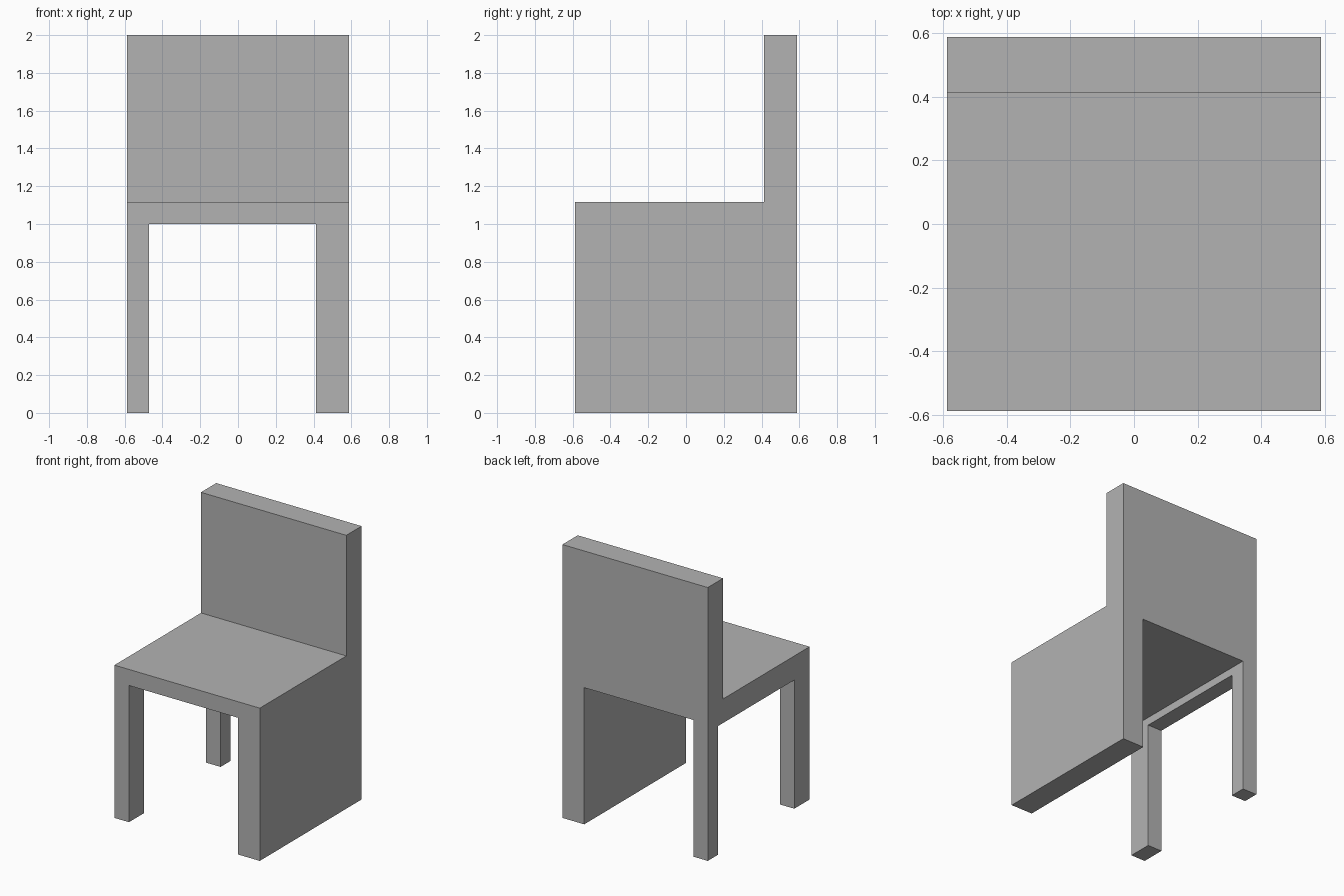
import bpy

cube = bpy.data.objects.get("Cube")
if cube:
    bpy.data.objects.remove(cube, do_unlink=True)

# The chair sits on a regular module: 34 modules tall, 20 wide and deep
U = 2 / 34
HALF = 10

grey = bpy.data.materials.new("plain_grey")
grey.use_nodes = True
colour = (0.45, 0.45, 0.45, 1)
grey.diffuse_color = colour
grey.node_tree.nodes["Principled BSDF"].inputs["Base Color"].default_value = colour


def box(name, x, y, z):
    """Box spanning the given (low, high) module ranges."""
    spans = (x, y, z)
    bpy.ops.mesh.primitive_cube_add(size=1)
    ob = bpy.context.object
    ob.name = ob.data.name = name
    for v in ob.data.vertices:
        v.co = [(lo if c < 0 else hi) * U for c, (lo, hi) in zip(v.co, spans)]
    ob.data.materials.append(grey)
    return ob


full = (-HALF, HALF)
leg_x = (-HALF, -8)      # slim legs on the right side
panel_x = (7, HALF)      # thick solid panel on the left side
front_y = (-HALF, -7)
back_y = (8, HALF)
rail_z, seat_z, top_z = 16, 17, 19

# Solid side and seat slab
box("side_panel", panel_x, full, (0, top_z))
box("seat", (-HALF, panel_x[0]), full, (seat_z, top_z))

# Open side: two legs joined by a shallow rail
box("front_leg", leg_x, front_y, (0, seat_z))
box("back_leg", leg_x, back_y, (0, seat_z))
box("side_rail", leg_x, (front_y[1], back_y[0]), (rail_z, seat_z))

# Upright back
box("backrest", full, (7, HALF), (top_z, 34))
